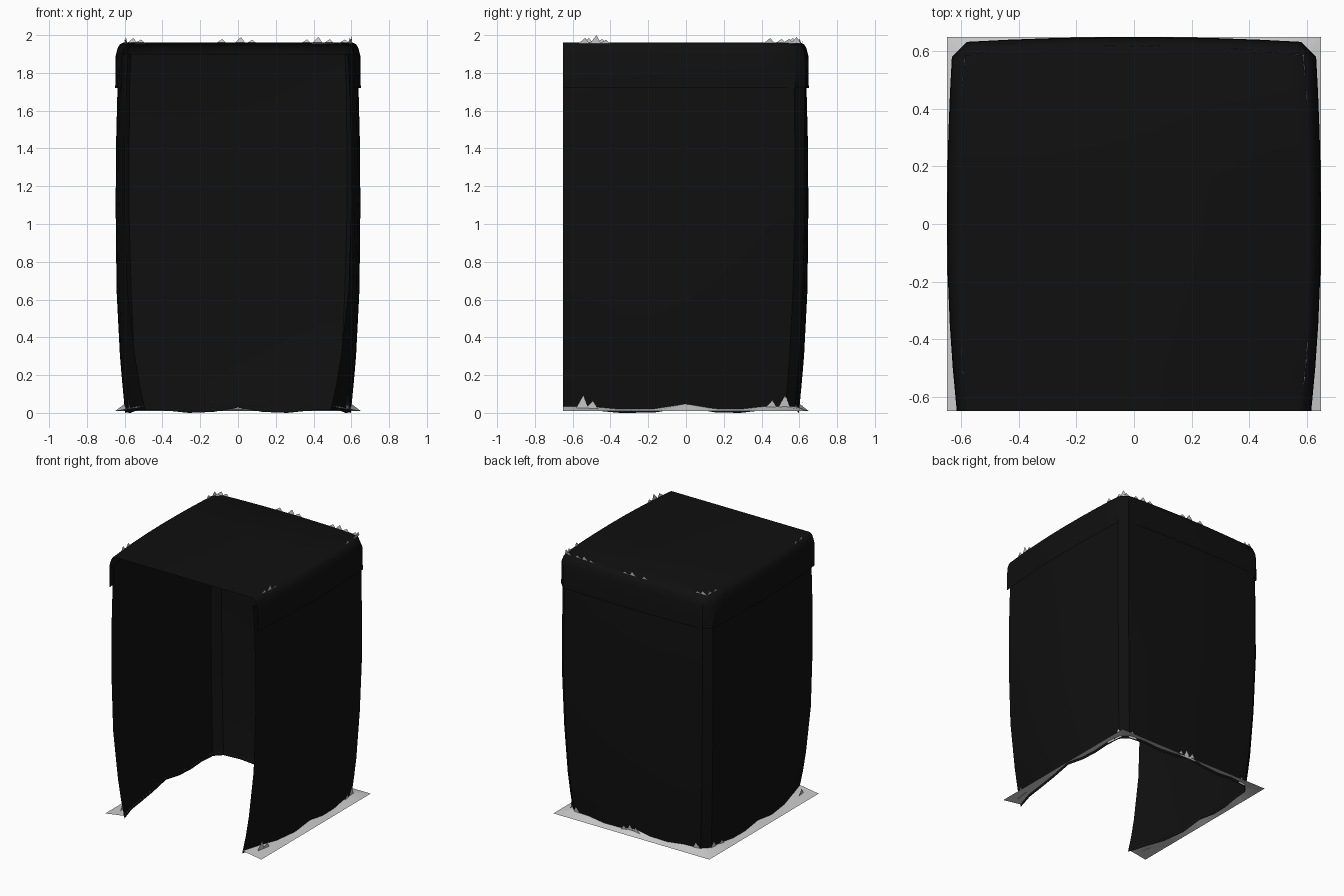
import bpy, bmesh, math

if "Cube" in bpy.data.objects:
    bpy.data.objects.remove(bpy.data.objects["Cube"])

F = 0.65  # half footprint

black = bpy.data.materials.new("black")
black.diffuse_color = (0.005, 0.005, 0.005, 1)
black.use_nodes = True
black.node_tree.nodes["Principled BSDF"].inputs["Base Color"].default_value = black.diffuse_color


def bow(s, mid, end):
    """Offset of a bowed wall at distance s from its middle."""
    return mid - (mid - end) * abs(s / F) ** 2


def plan(mid, front, c, d=0.026):
    """Open U-shaped outline: left side, chamfered back corners, right side."""
    a = c - d                      # chamfer start along the wall
    o = c + d                      # chamfer offset from the centre

    def rear(s):
        return mid - (mid - o) * (abs(s) / a) ** 2
    ys = [-F, -0.5, -0.35, -0.17, 0.0]
    left = [(-bow(y, mid, front), y) for y in ys]
    left += [(-rear(a * k), a * k) for k in (0.3, 0.55, 0.78, 1)]
    back = [(a * k, rear(a * k)) for k in (-1, -0.75, -0.5, -0.25, 0)]
    half = left + back
    return half + [(-x, y) for x, y in reversed(half[:-1])]


def wave(x, y):
    """Height of the snowy ground edge, humped mid wall and at the corners."""
    s = x if y > 0.55 else y
    return 0.02 + 0.028 * math.exp(-(s / 0.1) ** 2) + 0.014 * (abs(s) > 0.38)


def make(name, verts, faces, mat=None, smooth=True):
    me = bpy.data.meshes.new(name)
    me.from_pydata(verts, [], faces)
    bm = bmesh.new()
    bm.from_mesh(me)
    bmesh.ops.remove_doubles(bm, verts=bm.verts, dist=1e-4)
    bm.to_mesh(me)
    bm.free()
    ob = bpy.data.objects.new(name, me)
    bpy.context.collection.objects.link(ob)
    if mat:
        me.materials.append(mat)
    if smooth:
        bpy.ops.object.select_all(action='DESELECT')
        ob.select_set(True)
        bpy.context.view_layer.objects.active = ob
        bpy.ops.object.shade_smooth_by_angle(angle=math.radians(40))
    return ob


def loft(rings, cap=False):
    n = len(rings[0])
    verts = [v for r in rings for v in r]
    faces = [(k * n + i + 1, k * n + i, (k + 1) * n + i, (k + 1) * n + i + 1)
             for k in range(len(rings) - 1) for i in range(n - 1)]
    if cap:
        top = (len(rings) - 1) * n
        faces.append(tuple(reversed(range(top, top + n))))
    return verts, faces


# Bulging three-sided wall: z, middle, front edge, corner
levels = [(0.15, 0.612, 0.52, 0.563), (0.3, 0.625, 0.545, 0.575),
          (0.65, 0.643, 0.585, 0.592), (1.1, 0.648, 0.60, 0.604),
          (1.45, 0.645, 0.598, 0.602), (1.72, 0.638, 0.59, 0.60),
          (1.9, 0.625, 0.58, 0.592)]
foot = plan(0.60, 0.49, 0.55)
rings = [[(x, y, wave(x, y) - 0.02) for x, y in foot]]
rings += [[(x, y, z) for x, y in plan(m, f, c)] for z, m, f, c in levels]
make("wall", *loft(rings), black)

# Roof with overhanging band and rounded rim
roof = [(1.72, 0.65, 0.616, 0.607), (1.89, 0.648, 0.614, 0.605),
        (1.93, 0.638, 0.603, 0.594), (1.952, 0.625, 0.59, 0.58),
        (1.96, 0.608, 0.575, 0.56)]
make("roof", *loft([[(x, y, z) for x, y in plan(m, f, c)] for z, m, f, c in roof], cap=True), black)


# Grey ground skirt between wall foot and a square border
def border(x, y):
    if abs(x) > 0.5 and y > 0.5:
        return (math.copysign(F, x), F, 0.01)
    if y > 0.5:
        return (x, F, 0.01)
    return (math.copysign(F, x), y, 0.01)


outer = [border(x, y) for x, y in foot]
inner = [(x, y, wave(x, y)) for x, y in foot]
make("ground_skirt", *loft([outer, inner]))


# Small ragged tufts: side, position along the side, height
def tufts(name, items, mid, end, base, width, lean):
    verts, faces = [], []
    for side, s, h in items:
        row = []
        for ds, z, out in ((-width, base, 0.004), (width, base, 0.004), (width * 0.2, base + h, lean)):
            t = s + ds
            o = bow(t, mid, end) + out
            row.append((t, o, z) if side == 'B' else ((o if side == 'R' else -o), t, z))
        k = len(verts)
        verts += row
        faces.append((k, k + 1, k + 2))
    make(name, verts, faces, smooth=False)


tufts("roof_tufts", [
    ('B', -0.56, 0.03), ('B', -0.52, 0.022), ('B', -0.09, 0.024), ('B', 0.01, 0.035),
    ('B', 0.07, 0.02), ('B', 0.36, 0.022), ('B', 0.42, 0.035), ('B', 0.48, 0.024),
    ('B', 0.56, 0.022), ('R', 0.58, 0.035), ('R', 0.54, 0.025), ('R', 0.44, 0.03),
    ('R', -0.54, 0.03), ('R', -0.48, 0.045), ('R', -0.43, 0.02), ('L', 0.56, 0.03),
    ('L', 0.5, 0.025), ('L', -0.45, 0.025), ('L', -0.52, 0.03)],
    0.613, 0.575, 1.955, 0.03, 0.008)

tufts("ground_tufts", [
    ('B', -0.02, 0.05), ('B', 0.03, 0.06), ('B', 0.08, 0.04), ('B', -0.5, 0.05),
    ('B', 0.5, 0.05), ('R', -0.55, 0.075), ('R', -0.5, 0.045), ('R', 0.45, 0.045),
    ('R', 0.52, 0.075), ('L', 0.5, 0.05), ('L', 0.42, 0.04), ('L', -0.55, 0.05)],
    0.61, 0.555, 0.02, 0.035, 0.01)
